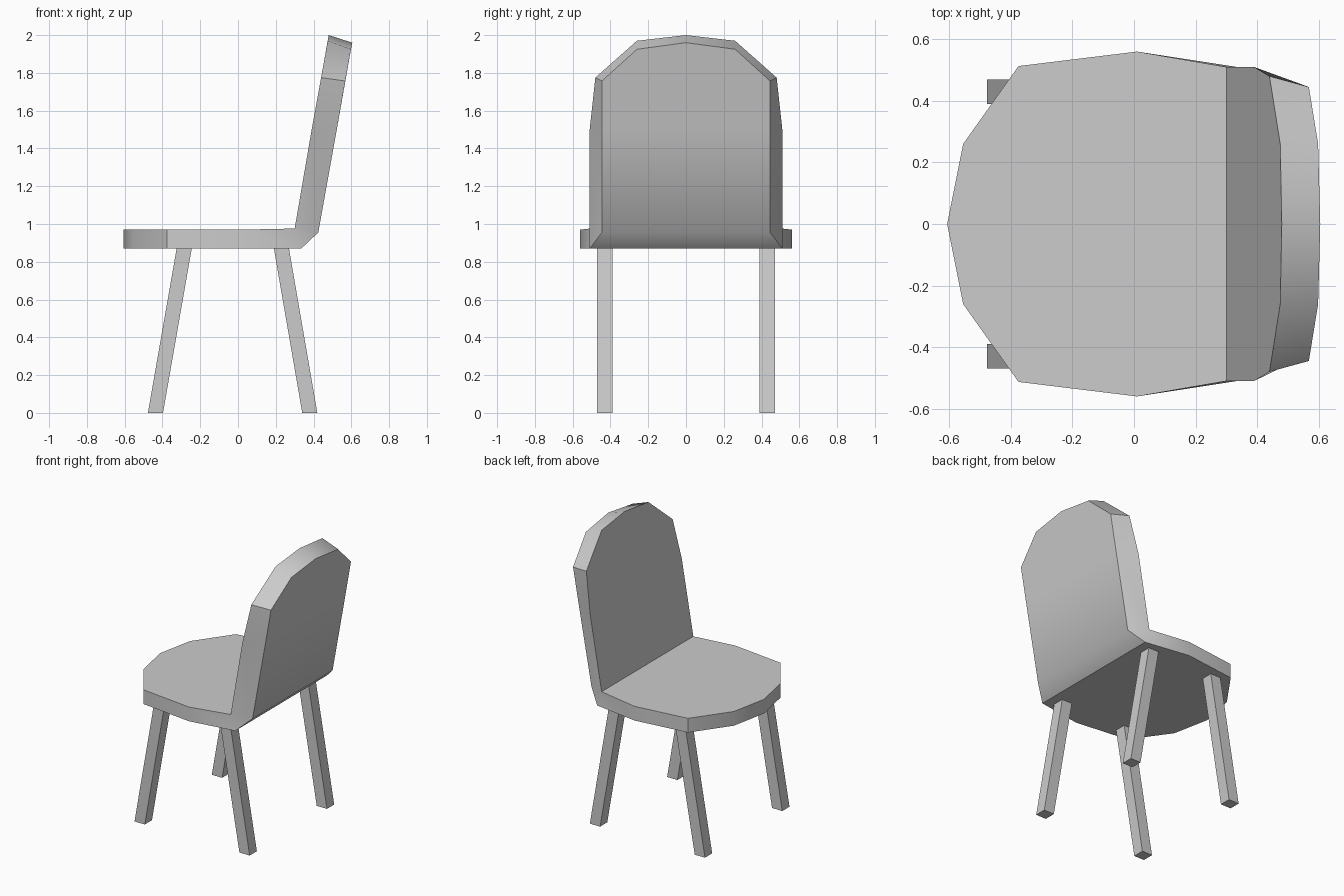
import bpy, bmesh, math

cube = bpy.data.objects.get("Cube")
if cube:
    bpy.data.objects.remove(cube, do_unlink=True)

grey = bpy.data.materials.new("plain grey")
grey.use_nodes = True
colour = (0.6, 0.6, 0.6, 1)
grey.diffuse_color = colour
grey.node_tree.nodes["Principled BSDF"].inputs["Base Color"].default_value = colour


def make_object(name, bm):
    bmesh.ops.recalc_face_normals(bm, faces=bm.faces)
    mesh = bpy.data.meshes.new(name)
    bm.to_mesh(mesh)
    bm.free()
    mesh.materials.append(grey)
    obj = bpy.data.objects.new(name, mesh)
    bpy.context.collection.objects.link(obj)
    return obj


def mirrored(half):
    """Extend a half outline ending on y = 0 to the other side."""
    return half + [(x, -y, z) for x, y, z in reversed(half[:-1])]


def bridge(bm, a, b):
    """Join two open outlines of equal length with quads."""
    for i in range(len(a) - 1):
        bm.faces.new((a[i], a[i + 1], b[i + 1], b[i]))


# Seat and backrest as one shell
SEAT_TOP, SEAT_BOTTOM = 0.97, 0.87
plan = [(0.01, 0.56), (-0.375, 0.513), (-0.555, 0.26), (-0.607, 0)]
seat_top = [(0.30, 0.51, 0.976)] + [(x, y, SEAT_TOP) for x, y in plan]
seat_bottom = [(0.335, 0.51, SEAT_BOTTOM)] + [(x, y, SEAT_BOTTOM) for x, y in plan]
back_inner = [(0.39, 0.51, 1.5), (0.44, 0.48, 1.775), (0.475, 0.26, 1.97), (0.48, 0, 2.0)]
back_outer = [(0.425, 0.445, 0.955), (0.523, 0.445, 1.5), (0.568, 0.445, 1.757),
              (0.598, 0.26, 1.925), (0.605, 0, 1.96)]

bm = bmesh.new()
top, bottom, inner, outer = (
    [bm.verts.new(p) for p in mirrored(half)]
    for half in (seat_top, seat_bottom, back_inner, back_outer))
inner = [top[0]] + inner + [top[-1]]
for outline in (top, bottom, inner, outer):
    bm.faces.new(outline)
bridge(bm, top, bottom)
bridge(bm, inner, outer)
bm.faces.new((outer[0], outer[-1], bottom[-1], bottom[0]))
for end in (0, -1):
    bm.faces.new((top[end], bottom[end], outer[end]))
shell = make_object("seat_and_backrest", bm)
bpy.context.view_layer.objects.active = shell
shell.select_set(True)
bpy.ops.object.shade_smooth_by_angle(angle=math.radians(40))


# Splayed square legs
def leg(name, foot_x, top_x, y, width=0.08):
    bm = bmesh.new()
    bmesh.ops.create_cube(bm, size=1)
    for v in bm.verts:
        upper = v.co.z > 0
        v.co.x = v.co.x * width + (top_x if upper else foot_x)
        v.co.y = v.co.y * width + y
        v.co.z = SEAT_BOTTOM if upper else 0
    make_object(name, bm)


for side, y in (("left", -0.43), ("right", 0.43)):
    leg("front_leg_" + side, -0.437, -0.285, y)
    leg("rear_leg_" + side, 0.38, 0.23, y)
